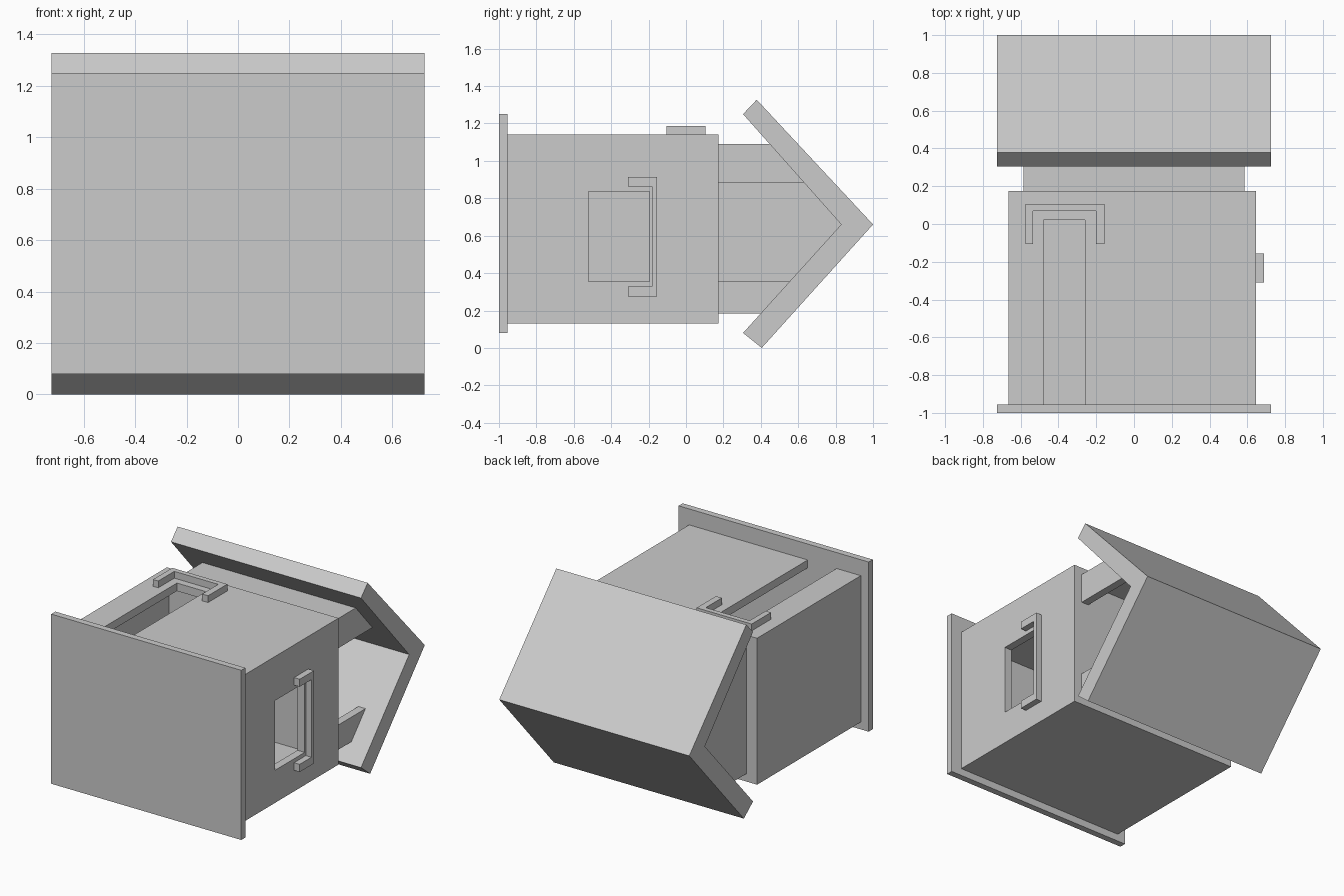
import bpy, bmesh
from mathutils import Vector

if "Cube" in bpy.data.objects:
    bpy.data.objects.remove(bpy.data.objects["Cube"])

grey = bpy.data.materials.new("plain_grey")
grey.use_nodes = True
grey.diffuse_color = (0.6, 0.6, 0.6, 1)
grey.node_tree.nodes["Principled BSDF"].inputs["Base Color"].default_value = (0.6, 0.6, 0.6, 1)


def prism(name, points, axis, start, end):
    """Extrude a 2D outline along one axis; the outline uses the other two axes in order."""
    bm = bmesh.new()
    verts = []
    for p in points:
        co = list(p)
        co.insert(axis, start)
        verts.append(bm.verts.new(co))
    face = bm.faces.new(verts)
    move = Vector((0, 0, 0))
    move[axis] = end - start
    out = bmesh.ops.extrude_face_region(bm, geom=[face])["geom"]
    bmesh.ops.translate(bm, vec=move, verts=[g for g in out if isinstance(g, bmesh.types.BMVert)])
    bmesh.ops.recalc_face_normals(bm, faces=bm.faces)
    mesh = bpy.data.meshes.new(name)
    bm.to_mesh(mesh)
    bm.free()
    mesh.materials.append(grey)
    ob = bpy.data.objects.new(name, mesh)
    bpy.context.collection.objects.link(ob)
    return ob


def box(name, x, y, z):
    outline = [(x[0], y[0]), (x[1], y[0]), (x[1], y[1]), (x[0], y[1])]
    return prism(name, outline, 2, z[0], z[1])


def cut(ob, x, y, z):
    """Cut a box-shaped opening and discard the cutter."""
    cutter = box("cutter", x, y, z)
    cutter.hide_render = True
    mod = ob.modifiers.new("opening", "BOOLEAN")
    mod.operation = "DIFFERENCE"
    mod.solver = "EXACT"
    mod.object = cutter
    bpy.context.view_layer.objects.active = ob
    bpy.ops.object.modifier_apply(modifier=mod.name)
    bpy.data.objects.remove(cutter)


# Base plate
box("base_plate", (-0.725, 0.725), (-1.0, -0.955), (0.08, 1.25))

# Hollow lower storey with a doorway and a side window
body = box("lower_walls", (-0.665, 0.645), (-0.955, 0.175), (0.13, 1.14))
cut(body, (-0.61, 0.59), (-1.1, 0.12), (0.185, 1.085))
cut(body, (-0.48, -0.26), (-1.1, 0.02), (1.0, 1.3))
cut(body, (0.5, 0.8), (-0.52, -0.195), (0.355, 0.835))

# Hollow attic, ends tucked into the roof, with one open gable
attic = prism("attic_walls", [(0.175, 0.185), (0.42, 0.185), (0.85, 0.66),
                              (0.467, 1.09), (0.175, 1.09)], 0, -0.585, 0.585)
cut(attic, (-0.53, 0.53), (0.1, 1.1), (0.24, 1.035))
cut(attic, (0.4, 0.8), (0.1, 1.1), (0.355, 0.885))

# Folded roof slab
prism("roof", [(0.305, 1.25), (0.378, 1.327), (1.0, 0.66),
               (0.405, 0.0), (0.305, 0.08), (0.83, 0.66)], 0, -0.725, 0.725)

# Raised hoods around the doorway and the window
prism("door_hood", [(-0.575, -0.105), (-0.575, 0.105), (-0.155, 0.105), (-0.155, -0.105),
                    (-0.2, -0.105), (-0.2, 0.07), (-0.535, 0.07), (-0.535, -0.105)],
      2, 1.14, 1.187)
prism("window_hood", [(-0.31, 0.275), (-0.155, 0.275), (-0.155, 0.915), (-0.31, 0.915),
                      (-0.31, 0.863), (-0.182, 0.863), (-0.182, 0.328), (-0.31, 0.328)],
      0, 0.645, 0.688)
